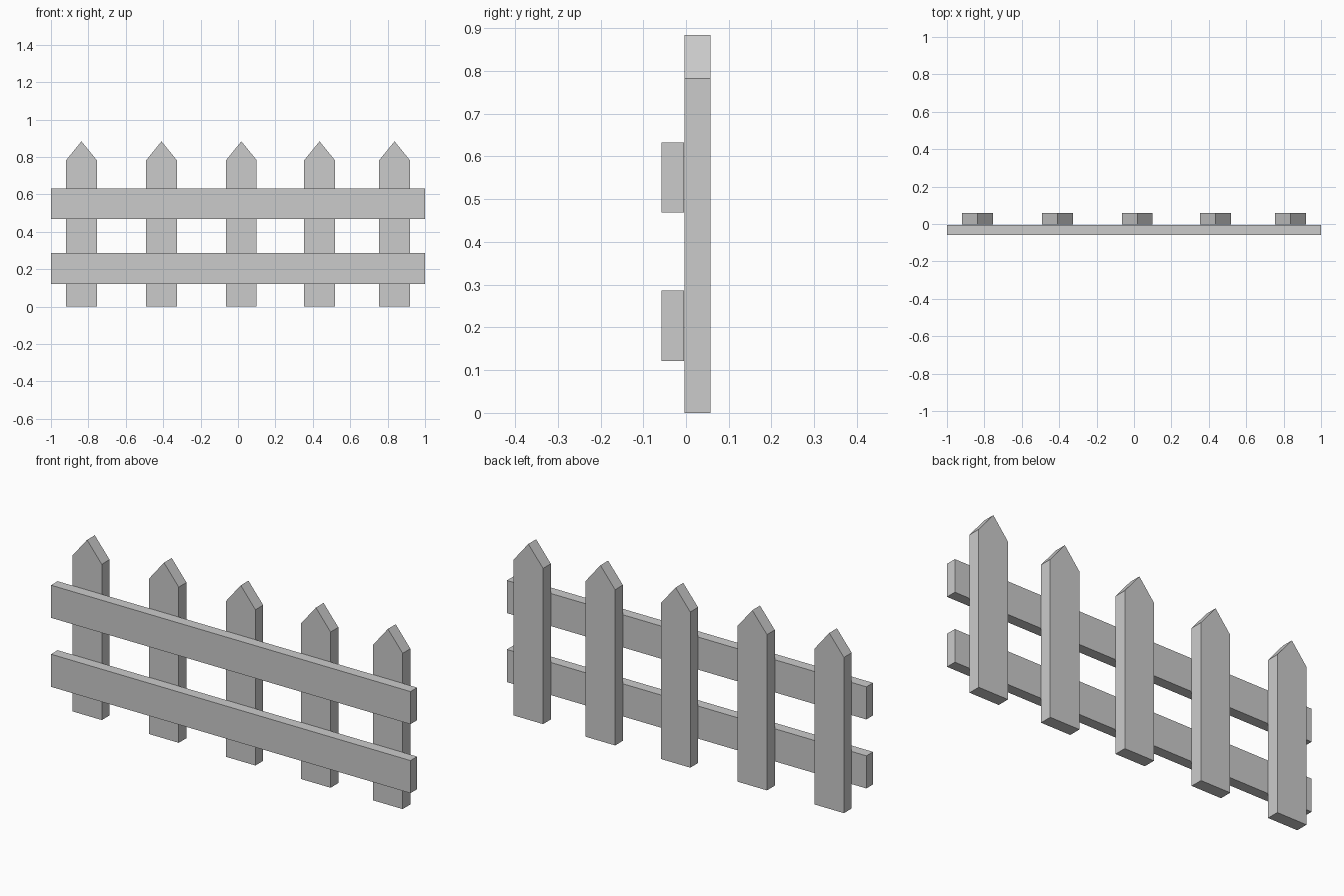
import bpy
import bmesh

if "Cube" in bpy.data.objects:
    bpy.data.objects.remove(bpy.data.objects["Cube"])


def extrude_profile(name, profile, y0, y1):
    """Solid from an x-z outline, extruded from y0 back to y1."""
    bm = bmesh.new()
    face = bm.faces.new([bm.verts.new((x, y0, z)) for x, z in profile])
    result = bmesh.ops.extrude_face_region(bm, geom=[face])
    verts = [v for v in result["geom"] if isinstance(v, bmesh.types.BMVert)]
    bmesh.ops.translate(bm, verts=verts, vec=(0, y1 - y0, 0))
    bmesh.ops.recalc_face_normals(bm, faces=bm.faces)
    mesh = bpy.data.meshes.new(name)
    bm.to_mesh(mesh)
    bm.free()
    obj = bpy.data.objects.new(name, mesh)
    bpy.context.collection.objects.link(obj)
    return obj


# Pointed upright pickets, slightly unevenly spaced
HALF = 0.082
for i, x in enumerate((-0.837, -0.409, 0.018, 0.436, 0.837), 1):
    outline = [(x - HALF, 0), (x + HALF, 0), (x + HALF, 0.783),
               (x, 0.884), (x - HALF, 0.783)]
    extrude_profile(f"picket_{i}", outline, -0.004, 0.0575)

# Horizontal rails across the front
for name, z0, z1 in (("lower_rail", 0.122, 0.286), ("upper_rail", 0.469, 0.633)):
    extrude_profile(name, [(-1, z0), (1, z0), (1, z1), (-1, z1)], -0.0575, -0.005)
